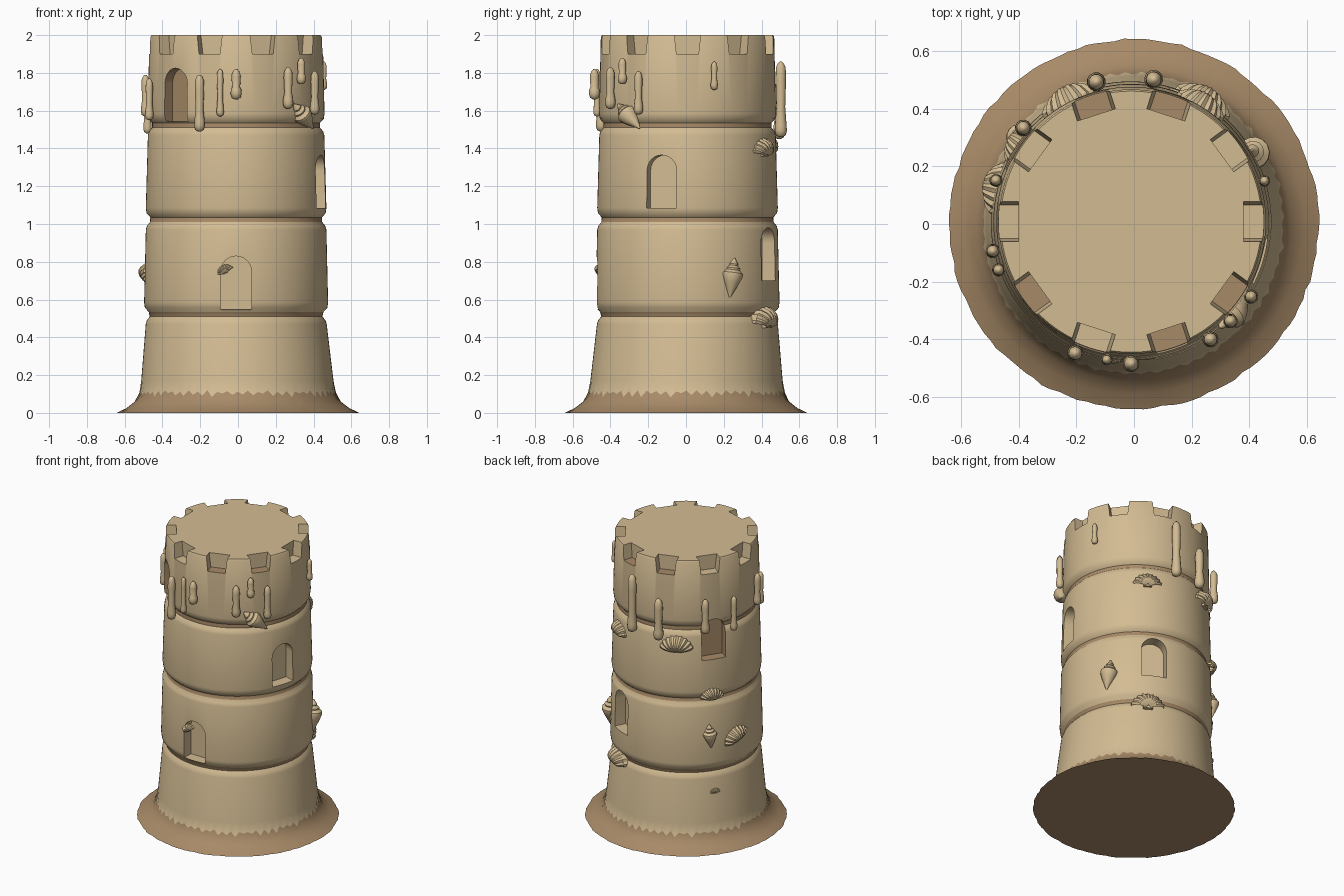
import bpy, bmesh, math, random
from mathutils import Matrix, Vector

random.seed(4)
if "Cube" in bpy.data.objects:
    bpy.data.objects.remove(bpy.data.objects["Cube"])


def material(name, rgb):
    m = bpy.data.materials.new(name)
    m.use_nodes = True
    m.diffuse_color = (*rgb, 1)
    m.node_tree.nodes["Principled BSDF"].inputs["Base Color"].default_value = (*rgb, 1)
    return m


MATS = [material("dry sand", (0.65, 0.5, 0.29)),
        material("wet sand", (0.39, 0.255, 0.137))]
LIGHT, DARK = 0, 1
CENTRE = Vector((-0.01, 0.008, 0))


def finish(name, bm, matrix=Matrix(), angle=35):
    bmesh.ops.recalc_face_normals(bm, faces=bm.faces)
    mesh = bpy.data.meshes.new(name)
    bm.to_mesh(mesh)
    bm.free()
    for m in MATS:
        mesh.materials.append(m)
    ob = bpy.data.objects.new(name, mesh)
    ob.matrix_world = matrix
    bpy.context.collection.objects.link(ob)
    if angle:
        smooth(ob, angle)
    return ob


def smooth(ob, angle):
    bpy.ops.object.select_all(action="DESELECT")
    ob.select_set(True)
    bpy.context.view_layer.objects.active = ob
    bpy.ops.object.shade_smooth_by_angle(angle=math.radians(angle))


def lathe(profile, segs, place=None, dark=()):
    """Spin (radius, height) points; bands listed in dark get wet sand."""
    bm = bmesh.new()
    rings = []
    for k, (r, z) in enumerate(profile):
        ring = []
        for i in range(segs):
            rr, zz, off = place(k, i, r, z) if place else (r, z, Vector())
            a = math.tau * i / segs
            ring.append(bm.verts.new(off + Vector((rr * math.cos(a), rr * math.sin(a), zz))))
        rings.append(ring)
    for k in range(len(rings) - 1):
        for i in range(segs):
            j = (i + 1) % segs
            f = bm.faces.new((rings[k][i], rings[k][j], rings[k + 1][j], rings[k + 1][i]))
            f.material_index = DARK if k in dark else LIGHT
    base = bm.faces.new(rings[0])
    base.material_index = DARK if 0 in dark else LIGHT
    bm.faces.new(rings[-1])
    return bm


def wall_radius(z):
    return 0.495 - 0.017 * z


def on_wall(angle, z, out=0.0, roll=0.0):
    """Frame on the wall: x points out, y sideways, z up."""
    return (Matrix.Translation(CENTRE) @ Matrix.Rotation(math.radians(angle), 4, "Z")
            @ Matrix.Translation((wall_radius(z) + out, 0, z))
            @ Matrix.Rotation(math.radians(roll), 4, "X"))


# Tower: flared wet skirt, then four tiers parted by wet grooves
profile = [(0.645, 0), (0.59, 0.025), (0.545, 0.06), (0.515, 0.12), (0.509, 0.17)]
JAGGED = 3
dark_bands = {0, 1, 2}
tiers = [(0.17, 0.51, 0.507, 0.479), (0.535, 1.01, 0.487, 0.478),
         (1.035, 1.51, 0.478, 0.467), (1.535, 2.0, 0.468, 0.459)]
for n, (z0, z1, r0, r1) in enumerate(tiers):
    if n:
        dark_bands.add(len(profile) - 1)
        profile += [(r0 - 0.024, z0), (r0 - 0.004, z0 + 0.022), (r0, z0 + 0.05)]
    if n < len(tiers) - 1:
        profile += [(r1, z1 - 0.04), (r1 - 0.006, z1 - 0.02), (r1 - 0.022, z1)]
    else:
        profile += [(r1, z1 - 0.01), (r1 - 0.006, z1)]


def tower_place(k, i, r, z):
    if k == 0:
        r -= random.uniform(0, 0.008)
    if k == JAGGED:
        drop = random.uniform(0.015, 0.04) if i % 2 else random.uniform(0, 0.01)
        r, z = r + drop * 0.35, z - drop
    return r, z, CENTRE * min(z / 0.5, 1)


tower = finish("tower", lathe(profile, 120, tower_place, dark_bands), angle=0)


# Recesses: roof notches and arched windows cut into the wall
cut = bmesh.new()


def prism(outline, x0, x1, angle, mat=LIGHT, floor=LIGHT):
    m = Matrix.Translation(CENTRE) @ Matrix.Rotation(math.radians(angle), 4, "Z")
    a, b = ([cut.verts.new(m @ Vector((x, y, z))) for y, z in outline] for x in (x0, x1))
    faces = [cut.faces.new(a), cut.faces.new(b)]
    for i in range(len(outline)):
        j = (i + 1) % len(outline)
        faces.append(cut.faces.new((a[i], a[j], b[j], b[i])))
    for f in faces:
        f.material_index = mat
    faces[2].material_index = floor if floor else mat


for k in range(10):
    notch = [(-0.058, 1.9), (0.058, 1.9), (0.075, 2.05), (-0.075, 2.05)]
    prism(notch, 0.39, 0.6, 36 * k, floor=DARK if k in (2, 3, 6, 8, 9) else LIGHT)


def window(angle, z, mat=LIGHT, half=0.082, height=0.28):
    arch = [(-half, z), (half, z)]
    for i in range(13):
        t = math.pi * i / 12
        arch.append((half * math.cos(t), z + height - half + half * math.sin(t)))
    prism(arch, 0.4, 0.6, angle, mat)


window(-90, 0.55)
window(-17, 1.085)
window(-134, 1.545, DARK)
window(64, 0.7)
window(147, 1.3, DARK)

cutter = finish("recess_cutter", cut, angle=0)
cutter.hide_render = True
mod = tower.modifiers.new("recesses", "BOOLEAN")
mod.operation, mod.solver, mod.object = "DIFFERENCE", "EXACT", cutter
bpy.context.view_layer.objects.active = tower
bpy.ops.object.modifier_apply(modifier=mod.name)
bpy.data.objects.remove(cutter)
smooth(tower, 35)


# Sand drips hanging around the top tier
def drip(angle, z0, z1, r):
    h = z1 - z0
    shape = [(0.3, 0), (0.8, r * 0.3), (1, r), (0.95, r * 1.8), (0.72, h * 0.4),
             (0.85, h * 0.75), (0.8, h - r), (0.55, h - r * 0.4), (0.2, h)]
    bm = lathe([(f * r, z) for f, z in shape], 12)
    finish("sand_drip", bm, on_wall(angle, z0, r * 0.9), 60)


for spec in [(-113, 1.49, 1.79, 0.029), (-100, 1.57, 1.82, 0.02), (-90, 1.66, 1.82, 0.029),
             (-56, 1.61, 1.83, 0.028), (-45, 1.74, 1.88, 0.025), (-32, 1.58, 1.81, 0.025),
             (17, 1.71, 1.86, 0.02), (81, 1.46, 1.86, 0.033), (104, 1.45, 1.74, 0.033),
             (139, 1.5, 1.74, 0.029), (163, 1.48, 1.72, 0.023), (192, 1.57, 1.79, 0.025),
             (200, 1.55, 1.77, 0.023)]:
    drip(*spec)


# Whelk shells: stepped spire above, tapered tail below
def whelk(angle, z, roll=0, size=1.0):
    shape = [(0.004, -0.105), (0.02, -0.07), (0.042, -0.025), (0.056, 0.012), (0.055, 0.026),
             (0.036, 0.042), (0.038, 0.052), (0.022, 0.066), (0.023, 0.074), (0.004, 0.105)]
    bm = lathe(shape, 14)
    finish("whelk_shell", bm, on_wall(angle, z, 0.005, roll) @ Matrix.Scale(size, 4), 30)


whelk(29, 0.715, -8)
whelk(143, 0.77, 5, 0.8)
whelk(-41, 1.57, 50, 0.95)


# Scallop shells: ribbed fans opening upward
def scallop(angle, z, width, roll=0, out=0.0):
    bm = bmesh.new()
    ribs, steps, spread = 18, 5, math.radians(78)
    grid = []
    for s in range(steps + 1):
        f = 0.12 + 0.88 * s / steps
        row = []
        for i in range(ribs + 1):
            t = spread * (2 * i / ribs - 1)
            ridge = 1 if i % 2 else -1
            reach = f * (1 + 0.03 * ridge * f)
            bulge = 0.5 * math.sin(math.pi * f) ** 0.7 * math.cos(t * 0.8) + 0.03 * ridge * f
            row.append(bm.verts.new((bulge, reach * math.sin(t), reach * math.cos(t) - 0.5)))
        grid.append(row)
    rim = grid[0][:1] + grid[-1] + grid[0][:0:-1]
    back = [bm.verts.new((-0.35, v.co.y, v.co.z)) for v in grid[-1]]
    grid.append(back)
    for lo, hi in zip(grid, grid[1:]):
        for i in range(ribs):
            bm.faces.new((lo[i], lo[i + 1], hi[i + 1], hi[i]))
    # hinge ears
    bmesh.ops.create_cube(bm, size=1, matrix=Matrix.Translation((0, 0, -0.42))
                          @ Matrix.Diagonal((0.3, 0.55, 0.16, 1)))
    finish("scallop_shell", bm, on_wall(angle, z, out, roll) @ Matrix.Scale(width / 2, 4), 25)


scallop(59, 1.405, 0.19)
scallop(59, 0.505, 0.22)
scallop(117, 1.42, 0.22)
scallop(145, 1.06, 0.16)
scallop(165, 0.74, 0.2, 20)
scallop(-98, 0.76, 0.1, 25, -0.01)
scallop(147, 0.38, 0.08, 0, -0.01)
